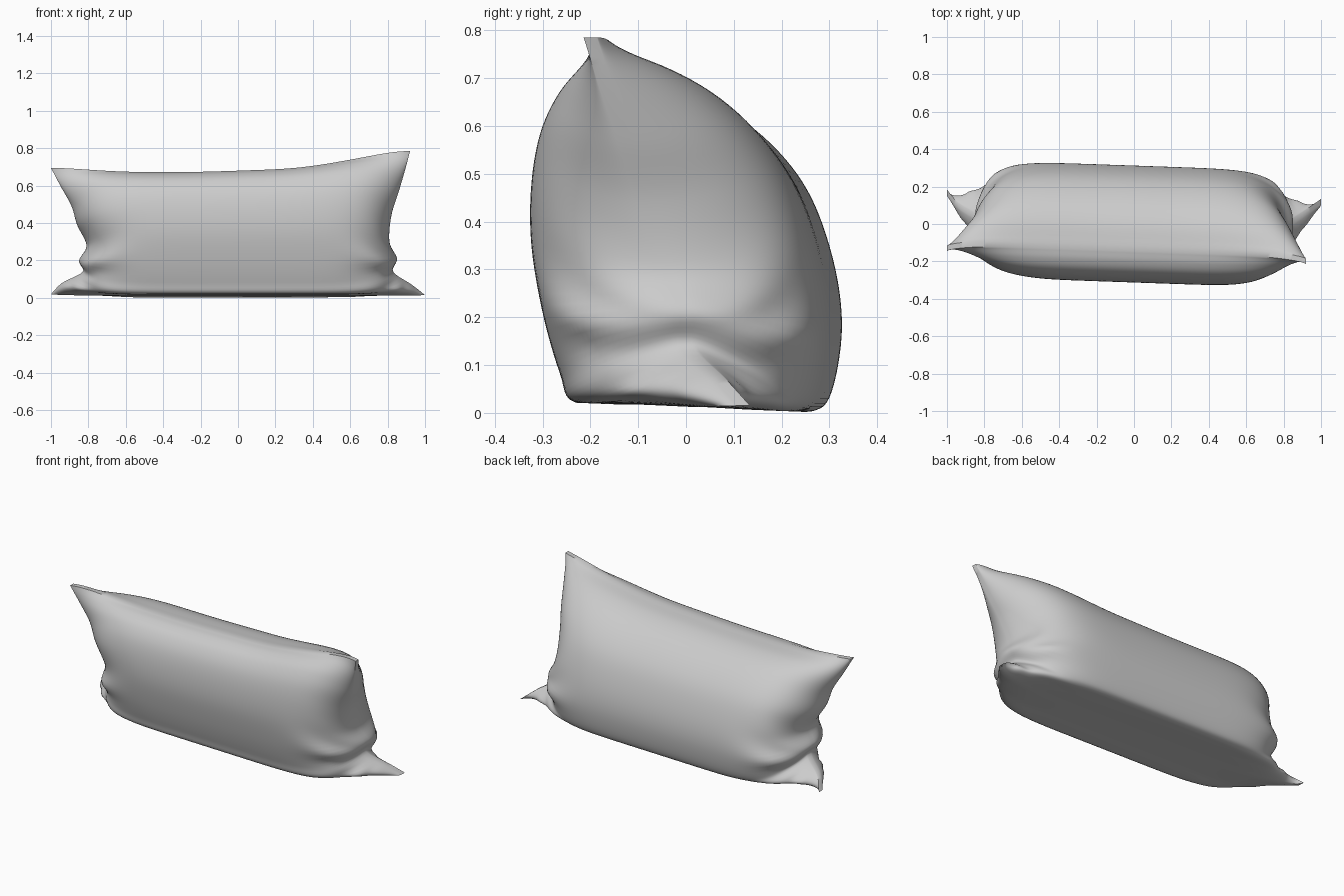
import bpy, bmesh, math
from mathutils import Vector

if "Cube" in bpy.data.objects:
    bpy.data.objects.remove(bpy.data.objects["Cube"], do_unlink=True)

NU, NV = 96, 56


def curve(points, t):
    """Smooth curve through evenly spaced points, t in 0..1."""
    p = [Vector(q) for q in points]
    s = min(max(t, 0), 1) * (len(p) - 1)
    i = min(int(s), len(p) - 2)
    f = s - i
    b, c = p[i], p[i + 1]
    a = p[i - 1] if i else b * 2 - c
    d = p[i + 2] if i + 2 < len(p) else c * 2 - b
    return (b * 2 + (c - a) * f + (a * 2 - b * 5 + c * 4 - d) * f ** 2
            + (b * 3 - a - c * 3 + d) * f ** 3) / 2


# Middle cross-section (y, z), bottom seam to top seam
front = [(.04, .012), (-.1, .018), (-.22, .022), (-.25, .08), (-.285, .2), (-.31, .34),
         (-.31, .46), (-.29, .56), (-.25, .63), (-.2, .665), (-.145, .68)]
back = [(.06, .012), (.16, .006), (.25, .003), (.29, .04), (.312, .17), (.3, .3),
        (.255, .44), (.19, .54), (.1, .62), (0, .665), (-.115, .68)]
# Gathered side seams (x, y, z), bottom corner to top corner
left_seam = [(1, .12, .015), (.93, .07, .07), (.83, 0, .14), (.85, 0, .21), (.81, -.04, .3),
             (.82, -.09, .44), (.86, -.13, .57), (.895, -.17, .69), (.92, -.2, .785)]
right_seam = [(-1, .17, .02), (-.94, .1, .08), (-.83, .03, .14), (-.85, .02, .2), (-.81, 0, .28),
              (-.86, -.05, .39), (-.89, -.08, .49), (-.95, -.11, .6), (-1, -.13, .695)]
top_line = [(0, .69), (0, .675), (0, .672), (0, .68), (0, .695), (0, .735), (0, .78)]


def surface(u, v, side):
    """Point on the front (-1) or back (1) sheet."""
    seam = left_seam if u > 0 else right_seam
    end = curve(seam, v)
    corner = max(2 * v - 1, 0) ** 4
    full = max(1 - abs(u) ** (7 - corner), 0) ** (.58 + .15 * corner)
    lift = full ** (1 + v)
    x = end.x * abs(u)
    mid = curve(front if side < 0 else back, v)
    stretch = 1 + (curve(top_line, (u + 1) / 2).y / .68 - 1) * v
    y = (mid.x - .035 * x) * full + (end.y + .014 * side) * (1 - full)
    z = mid.y * stretch * lift + end.z * (1 - lift)
    # Pleats fanning out from the pinch low on each side
    pinch = curve(seam, .27)
    dx, dz = abs(pinch.x) - abs(x), z - pinch.z
    r = math.hypot(dx, dz)
    fold = math.sin(9 * math.atan2(dz, dx + .08) + side) * math.exp(-(r / .19) ** 2)
    fold *= min(r / .08, 1) * (1 - abs(u) ** 12) * min(v * 5, 1)
    y += side * .012 * fold
    x += math.copysign(.012, u) * fold * abs(u) ** 6
    # Resting plane, tilted slightly forward
    floor = .012 - .04 * y
    return Vector((x, y, max(z, floor, 0)))


# Pillow shell: a closed ring of both sheets with a narrow hem between them
bm = bmesh.new()
rings = []
for i in range(NU + 1):
    u = math.sin((2 * i / NU - 1) * math.pi / 2)
    ring = [bm.verts.new(surface(u, j / NV, -1)) for j in range(NV + 1)]
    ring += [bm.verts.new(surface(u, j / NV, 1)) for j in range(NV, -1, -1)]
    rings.append(ring)
count = len(rings[0])
for a, b in zip(rings, rings[1:]):
    for j in range(count):
        k = (j + 1) % count
        bm.faces.new((a[j], a[k], b[k], b[j]))
# Hem strips closing both sides
for ring in (rings[0], rings[-1]):
    for j in range(NV):
        bm.faces.new((ring[j], ring[j + 1], ring[count - 2 - j], ring[count - 1 - j]))
bmesh.ops.remove_doubles(bm, verts=bm.verts, dist=.0002)
bmesh.ops.recalc_face_normals(bm, faces=bm.faces)
mesh = bpy.data.meshes.new("pillow")
bm.to_mesh(mesh)
bm.free()
pillow = bpy.data.objects.new("pillow", mesh)
bpy.context.collection.objects.link(pillow)

# Plain fabric
fabric = bpy.data.materials.new("light grey fabric")
fabric.use_nodes = True
color = (.6, .6, .6, 1)
fabric.diffuse_color = color
fabric.node_tree.nodes["Principled BSDF"].inputs["Base Color"].default_value = color
mesh.materials.append(fabric)

bpy.ops.object.select_all(action="DESELECT")
pillow.select_set(True)
bpy.context.view_layer.objects.active = pillow
bpy.ops.object.shade_smooth_by_angle(angle=math.radians(40))
